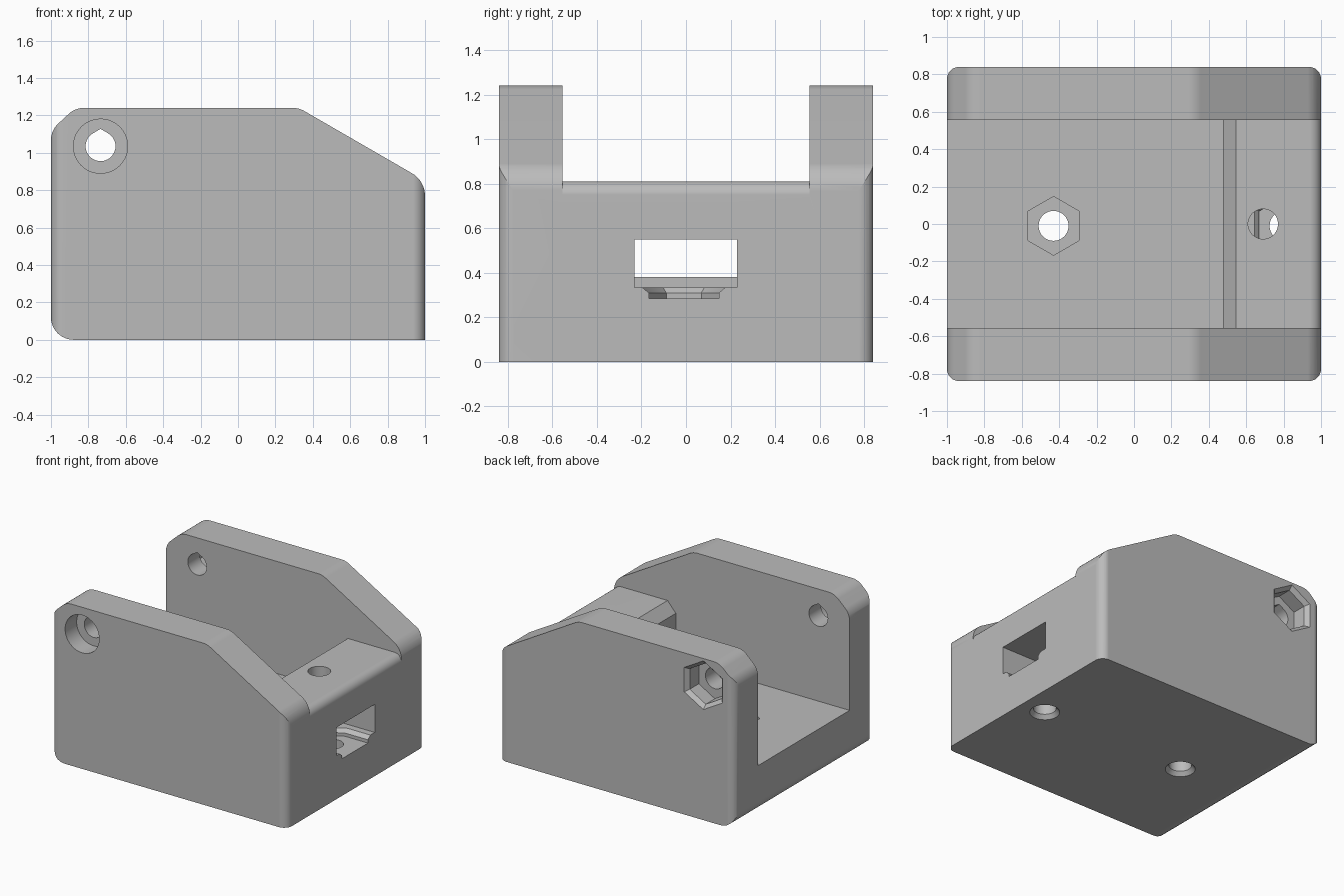
import bpy, bmesh, math
from mathutils import Vector

cube = bpy.data.objects.get("Cube")
if cube:
    bpy.data.objects.remove(cube, do_unlink=True)

grey = bpy.data.materials.new("light_grey_plastic")
grey.use_nodes = True
colour = (0.5, 0.5, 0.5, 1)
grey.diffuse_color = colour
grey.node_tree.nodes["Principled BSDF"].inputs["Base Color"].default_value = colour


def fillet(corners, segments=8):
    """Round the (x, y, radius) corners of a closed outline."""
    out = []
    for i, (x, y, r) in enumerate(corners):
        p = Vector((x, y))
        if r == 0:
            out.append(p)
            continue
        a = (Vector(corners[i - 1][:2]) - p).normalized()
        b = (Vector(corners[(i + 1) % len(corners)][:2]) - p).normalized()
        half = a.angle(b) / 2
        centre = p + (a + b).normalized() * (r / math.sin(half))
        start = p + a * (r / math.tan(half)) - centre
        end = p + b * (r / math.tan(half)) - centre
        for k in range(segments + 1):
            t = k / segments
            out.append(centre + start.lerp(end, t).normalized() * r)
    return out


def ring(cx, cy, r, n=40):
    """Regular outline with a point at the top."""
    return [(cx + r * math.sin(2 * math.pi * k / n),
             cy + r * math.cos(2 * math.pi * k / n)) for k in range(n)]


def teardrop(cx, cy, r):
    arc = [math.radians(120 + 10 * k) for k in range(31)]
    pts = [(cx + r * math.cos(a), cy + r * math.sin(a)) for a in arc]
    return pts + [(cx, cy + r / math.cos(math.radians(30)))]


def loft(name, axis, *sections):
    """Solid through (position, outline) sections along Y or Z."""
    bm = bmesh.new()
    rings = []
    for d, pts in sections:
        rings.append([bm.verts.new((u, v, d) if axis == "Z" else (u, d, v))
                      for u, v in pts])
    n = len(rings[0])
    for lo, hi in zip(rings, rings[1:]):
        for k in range(n):
            j = (k + 1) % n
            bm.faces.new((lo[k], lo[j], hi[j], hi[k]))
    bm.faces.new(rings[0])
    bm.faces.new(rings[-1])
    bmesh.ops.recalc_face_normals(bm, faces=bm.faces)
    mesh = bpy.data.meshes.new(name)
    bm.to_mesh(mesh)
    bm.free()
    mesh.materials.append(grey)
    obj = bpy.data.objects.new(name, mesh)
    bpy.context.collection.objects.link(obj)
    return obj


def prism(name, axis, lo, hi, pts):
    return loft(name, axis, (lo, pts), (hi, pts))


# Body: rounded plan trimmed to the side profile
W, D = 1.0, 0.84
R = 0.065
body = prism("bracket_body", "Z", -0.1, 1.4,
             fillet([(-W, -D, R), (W, -D, R), (W, D, R), (-W, D, R)]))
side = prism("side_profile", "Y", -1, 1, fillet([
    (-W, 0, 0.12), (W, 0, 0), (W, 0.85, 0.14), (0.325, 1.24, 0.13),
    (-0.87, 1.24, 0.12), (-W, 1.12, 0.12)]))

# Channel between the side walls, leaving the floor and the end block
channel = prism("channel_cutter", "Y", -0.555, 0.555, fillet([
    (-1.3, 0.38, 0), (0.475, 0.38, 0), (0.475, 0.73, 0), (0.545, 0.81, 0),
    (W, 0.81, 0.06), (W, 0.7, 0), (1.3, 0.7, 0), (1.3, 1.5, 0), (-1.3, 1.5, 0)]))
cutters = [channel]

# Window through the end block
window = [(0.4, -0.232), (1.2, -0.232), (1.2, 0.23), (0.4, 0.23)]
window[0], window[3] = (0.475, -0.232), (0.475, 0.23)
cutters.append(prism("window_cutter", "Z", 0.335, 0.55, window))

# Nut recess in the window, open to the end face, with a flared lip
NUT, LIP, CY = 0.157, 0.187, -0.01
NUT_X, FLOOR_X = 0.805, -0.43


def open_hex(r):
    back = NUT_X - r * math.cos(math.radians(30))
    return [(back, CY - r / 2), (NUT_X, CY - r), (1.2, CY - r),
            (1.2, CY + r), (NUT_X, CY + r), (back, CY + r / 2)]


cutters.append(loft("nut_slot_cutter", "Z", (0.285, open_hex(NUT)), (0.31, open_hex(NUT)),
                    (0.335, open_hex(LIP)), (0.36, open_hex(LIP))))

# Nut pocket in the floor
cutters.append(prism("floor_nut_cutter", "Z", 0.25, 0.6, ring(FLOOR_X, CY, NUT, 6)))

# Screw holes from below with countersunk mouths, and the tool hole above
HOLE = 0.08
for x in (FLOOR_X, NUT_X):
    cutters.append(loft("screw_hole_cutter", "Z",
                        (-0.05, ring(x, CY, 0.105)), (0, ring(x, CY, 0.105)),
                        (0.03, ring(x, CY, HOLE)), (0.32, ring(x, CY, HOLE))))
cutters.append(prism("tool_hole_cutter", "Z", 0.5, 1, ring(0.69, 0.0, HOLE)))

# Cross bolt: teardrop bore, round head recess in front, hex recess at the back
BX, BZ = -0.735, 1.035
cutters.append(prism("bolt_bore_cutter", "Y", -1, 1, teardrop(BX, BZ, HOLE)))
cutters.append(prism("bolt_head_cutter", "Y", -1, -0.7, ring(BX, BZ, 0.145)))
cutters.append(loft("bolt_nut_cutter", "Y",
                    (0.7, ring(BX, BZ, NUT, 6)), (0.81, ring(BX, BZ, NUT, 6)),
                    (D, ring(BX, BZ, LIP, 6)), (0.9, ring(BX, BZ, LIP, 6))))

# Apply the cuts and remove the cutters
bpy.ops.object.select_all(action="DESELECT")
bpy.context.view_layer.objects.active = body
body.select_set(True)
for cutter, operation in [(side, "INTERSECT")] + [(c, "DIFFERENCE") for c in cutters]:
    mod = body.modifiers.new("cut", "BOOLEAN")
    mod.operation = operation
    mod.solver = "EXACT"
    mod.object = cutter
    bpy.ops.object.modifier_apply(modifier=mod.name)
    bpy.data.objects.remove(cutter, do_unlink=True)

# Smooth fillets, crisp flat faces
bpy.ops.object.shade_smooth_by_angle(angle=math.radians(25))
normals = body.modifiers.new("even_shading", "WEIGHTED_NORMAL")
normals.keep_sharp = True
